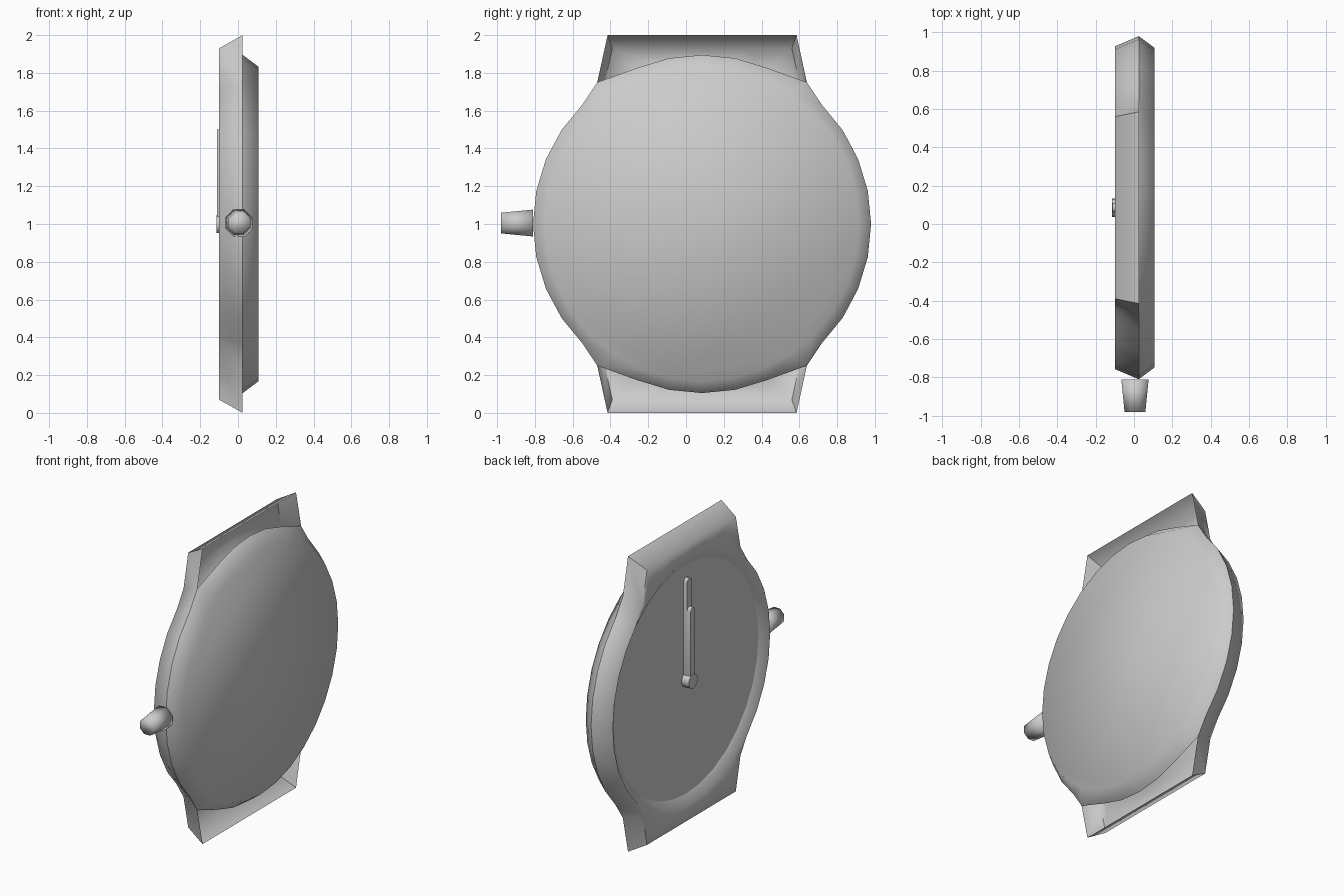
import bpy, bmesh, math

if "Cube" in bpy.data.objects:
    bpy.data.objects.remove(bpy.data.objects["Cube"])

CY, CZ, N = 0.085, 1.0, 32      # centre of the round case, sides


def finish(bm, name, angle):
    bmesh.ops.remove_doubles(bm, verts=bm.verts, dist=0.0005)
    bmesh.ops.recalc_face_normals(bm, faces=bm.faces)
    me = bpy.data.meshes.new(name)
    bm.to_mesh(me)
    bm.free()
    ob = bpy.data.objects.new(name, me)
    bpy.context.collection.objects.link(ob)
    bpy.ops.object.select_all(action='DESELECT')
    ob.select_set(True)
    bpy.context.view_layer.objects.active = ob
    bpy.ops.object.shade_smooth_by_angle(angle=math.radians(angle))
    return ob


def outline(r, corner=None, lug=None):
    """Circle of radius r, optionally stretched into strap lugs above and below."""
    pts = []
    for i in range(N):
        a = 2 * math.pi * i / N
        y, z = r * math.cos(a), r * math.sin(a)
        sy, sz = (1 if y >= 0 else -1), (1 if z >= 0 else -1)
        k = abs(i % 16 - 8)     # steps away from the vertical axis
        if corner and k == 3:
            y, z = sy * corner[0], sz * corner[1]
        elif lug and k <= 2:
            y, z = sy * lug[0] * k / 2, sz * lug[1]
        pts.append((y, z))
    return pts


def ring(bm, x, pts):
    return [bm.verts.new((x, CY + y, CZ + z)) for y, z in pts]


def bridge(bm, rings):
    for a, b in zip(rings, rings[1:]):
        for i in range(len(a)):
            j = (i + 1) % len(a)
            bm.faces.new((a[i], a[j], b[j], b[i]))


# front case: recess wall, bezel face and lug sides (lugs are hollow behind)
bm = bmesh.new()
bridge(bm, [ring(bm, -0.06, outline(0.775)),
            ring(bm, -0.10, outline(0.84)),
            ring(bm, -0.10, outline(0.842, (0.525, 0.705), (0.475, 0.93))),
            ring(bm, 0.025, outline(0.895, (0.555, 0.75), (0.5, 1.0)))])
finish(bm, "case_front", 70)

# case back: tapered rim and cover
bm = bmesh.new()
cover = ring(bm, 0.108, outline(0.833))
bridge(bm, [ring(bm, 0.025, outline(0.895, (0.555, 0.75))), cover])
bm.faces.new(cover)
finish(bm, "case_back", 70)

# dial
bm = bmesh.new()
bm.faces.new(reversed(ring(bm, -0.06, outline(0.775))))
finish(bm, "dial", 30)


def slab(name, x0, x1, pts):
    bm = bmesh.new()
    a, b = ring(bm, x0, pts), ring(bm, x1, pts)
    bridge(bm, [a, b])
    bm.faces.new(a)
    bm.faces.new(b)
    finish(bm, name, 40)


def hand(name, x0, x1, half, tip):
    """Straight hand with rounded ends."""
    arc = [math.pi * i / 6 for i in range(7)]
    top = [(half * math.cos(a), tip - half + half * math.sin(a)) for a in arc]
    low = [(-half * math.cos(a), -half * math.sin(a)) for a in arc]
    slab(name, x0, x1, top + low)


# hands and hub
hand("minute_hand", -0.058, -0.085, 0.026, 0.69)
hand("hour_hand", -0.085, -0.111, 0.024, 0.5)
slab("hand_hub", -0.058, -0.114,
     [(0.048 * math.cos(math.pi * i / 8), 0.048 * math.sin(math.pi * i / 8)) for i in range(16)])

# winding crown
bm = bmesh.new()
rings = []
for y, r in ((-0.81, 0.077), (-0.98, 0.059)):
    rings.append([bm.verts.new((0.005 + r * math.cos(math.pi * (i + .5) / 4), y,
                                1.005 + r * math.sin(math.pi * (i + .5) / 4))) for i in range(8)])
bridge(bm, rings)
for r in rings:
    bm.faces.new(r)
finish(bm, "crown", 100)
